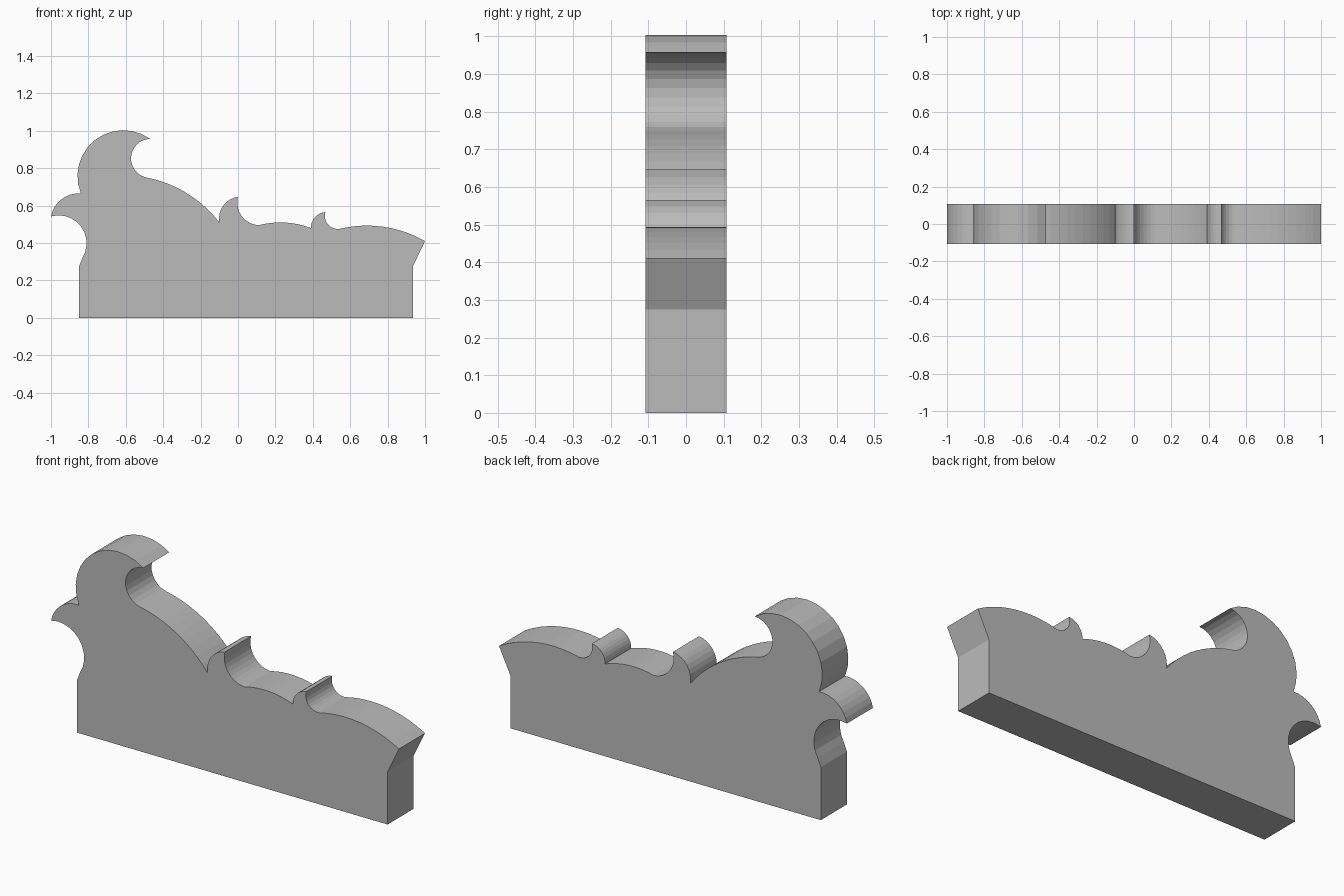
import bpy
import bmesh
import math
from mathutils import Vector

cube = bpy.data.objects.get("Cube")
if cube:
    bpy.data.objects.remove(cube, do_unlink=True)

HALF_DEPTH = 0.107


def arc(start, middle, end, steps):
    """Points of the circular arc through three points, without the first."""
    a, b, c = (Vector(p) for p in (start, middle, end))
    u, v = b - a, c - a
    d = 2 * u.cross(v)
    centre = a + Vector((v.y * u.dot(u) - u.y * v.dot(v),
                         u.x * v.dot(v) - v.x * u.dot(u))) / d
    radius = (a - centre).length
    angles = [math.atan2(p.y - centre.y, p.x - centre.x) for p in (a, b, c)]
    sweep = (angles[2] - angles[0]) % math.tau
    if (angles[1] - angles[0]) % math.tau > sweep:
        sweep -= math.tau
    return [centre + radius * Vector((math.cos(t), math.sin(t)))
            for t in (angles[0] + sweep * i / steps for i in range(1, steps + 1))]


# Straight base and flared right-hand end
outline = [Vector(p) for p in ((-0.85, 0), (0.935, 0), (0.935, 0.275), (1, 0.41))]

# Scrolled crest: middle point, end point and segments of each arc
crest = [
    ((0.70, 0.493), (0.54, 0.475), 10),     # low swell
    ((0.483, 0.497), (0.467, 0.565), 8),    # small curl, hollow side
    ((0.415, 0.542), (0.39, 0.48), 8),      # small curl, back
    ((0.23, 0.51), (0.11, 0.495), 8),       # middle swell
    ((0.019, 0.545), (0.0, 0.647), 10),     # medium curl, hollow side
    ((-0.075, 0.605), (-0.10, 0.51), 8),    # medium curl, back
    ((-0.268, 0.663), (-0.49, 0.75), 10),   # long slope
    ((-0.572, 0.85), (-0.47, 0.957), 12),   # large curl, hollow side
    ((-0.615, 1.003), (-0.84, 0.665), 12),  # large curl, back
    ((-0.952, 0.627), (-1.0, 0.542), 8),    # side curl, top
    ((-0.852, 0.503), (-0.832, 0.32), 10),  # side curl, hollow
]
for middle, end, steps in crest:
    outline += arc(outline[-1], middle, end, steps)
outline.append(Vector((-0.85, 0.275)))

# Extrude the profile from front to back
bm = bmesh.new()
face = bm.faces.new([bm.verts.new((p.x, -HALF_DEPTH, p.y)) for p in outline])
result = bmesh.ops.extrude_face_region(bm, geom=[face], use_keep_orig=True)
moved = [g for g in result["geom"] if isinstance(g, bmesh.types.BMVert)]
bmesh.ops.translate(bm, vec=(0, 2 * HALF_DEPTH, 0), verts=moved)
bmesh.ops.recalc_face_normals(bm, faces=bm.faces)
mesh = bpy.data.meshes.new("scrolled_panel")
bm.to_mesh(mesh)
bm.free()

# Plain grey finish
grey = bpy.data.materials.new("plain_grey")
grey.use_nodes = True
colour = (0.5, 0.5, 0.5, 1)
grey.diffuse_color = colour
grey.node_tree.nodes["Principled BSDF"].inputs["Base Color"].default_value = colour
mesh.materials.append(grey)

panel = bpy.data.objects.new("scrolled_panel", mesh)
bpy.context.collection.objects.link(panel)
